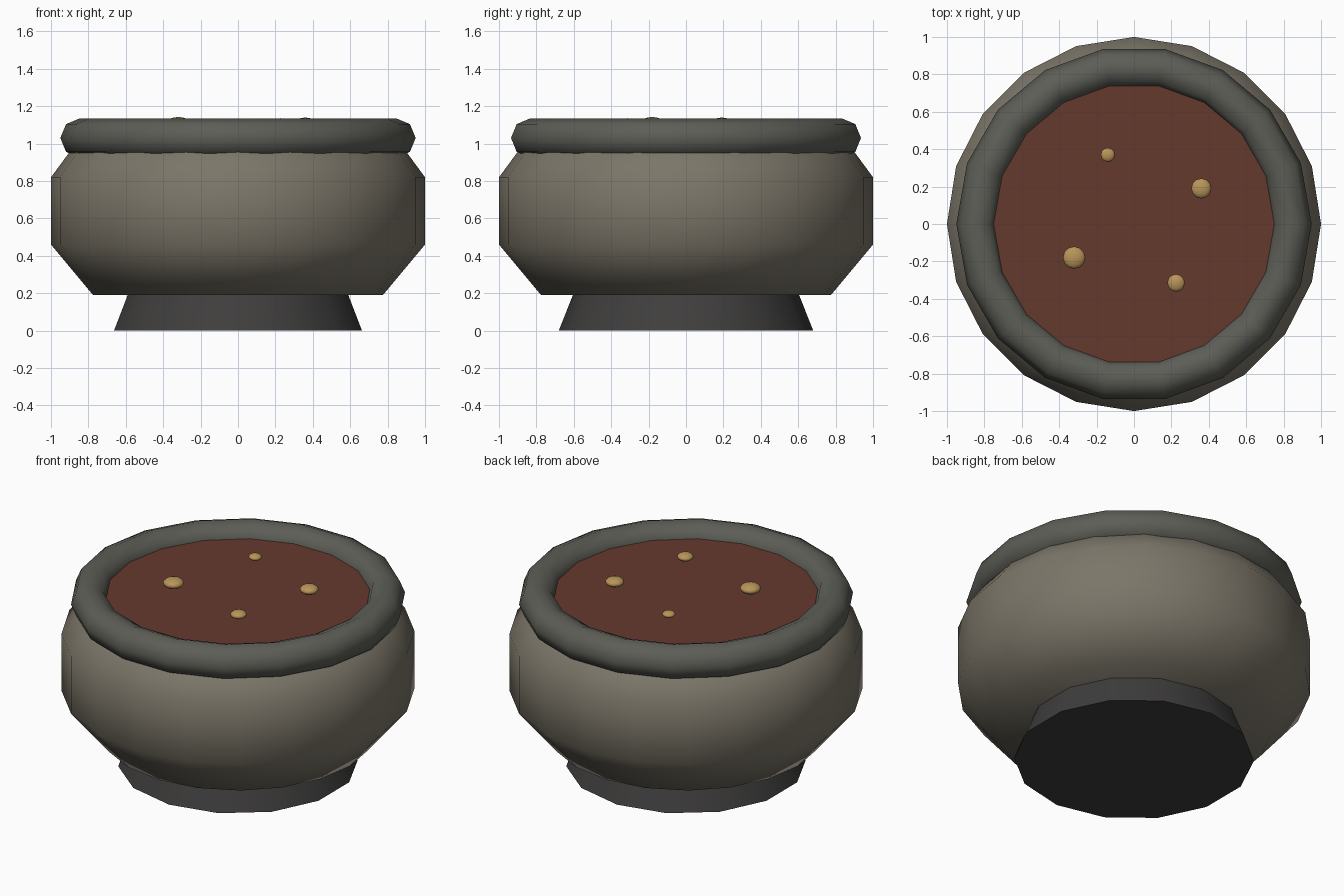
import bpy, bmesh, math

if "Cube" in bpy.data.objects:
    bpy.data.objects.remove(bpy.data.objects["Cube"])


def material(name, rgb):
    m = bpy.data.materials.new(name)
    m.diffuse_color = (*rgb, 1)
    m.use_nodes = True
    m.node_tree.nodes["Principled BSDF"].inputs["Base Color"].default_value = m.diffuse_color
    return m


def finish(obj, name, mat, angle):
    obj.name = name
    obj.data.materials.append(mat)
    bpy.ops.object.select_all(action='DESELECT')
    obj.select_set(True)
    bpy.context.view_layer.objects.active = obj
    bpy.ops.object.shade_smooth_by_angle(angle=math.radians(angle))
    return obj


def lathe(name, profile, sides, mat, angle, start=0.0):
    """Revolve (radius, z) points, listed bottom to top, and cap both ends."""
    bm = bmesh.new()
    rings = []
    for r, z in profile:
        turns = [start + 2 * math.pi * i / sides for i in range(sides)]
        rings.append([bm.verts.new((r * math.cos(t), r * math.sin(t), z)) for t in turns])
    for low, high in zip(rings, rings[1:]):
        for i in range(sides):
            j = (i + 1) % sides
            bm.faces.new((low[i], low[j], high[j], high[i]))
    bm.faces.new(rings[0][::-1])
    bm.faces.new(rings[-1])
    mesh = bpy.data.meshes.new(name)
    bm.to_mesh(mesh)
    bm.free()
    obj = bpy.data.objects.new(name, mesh)
    bpy.context.collection.objects.link(obj)
    return finish(obj, name, mat, angle)


clay = material("clay", (0.20, 0.18, 0.14))
rim_grey = material("rim_grey", (0.11, 0.11, 0.095))
foot_grey = material("foot_grey", (0.05, 0.048, 0.047))
broth = material("broth", (0.13, 0.042, 0.027))
gold = material("gold", (0.48, 0.30, 0.10))

# Flared foot
lathe("foot", [(0.68, 0), (0.605, 0.19)], 14, foot_grey, 40, math.pi / 2)

# Round pot body
lathe("pot_body", [(0.775, 0.19), (1, 0.46), (1, 0.82), (0.845, 1.03)], 20, clay, 60)

# Thick rolled rim
bpy.ops.mesh.primitive_torus_add(major_segments=18, minor_segments=8, major_radius=0.845,
                                 minor_radius=0.105, location=(0, 0, 1.03))
finish(bpy.context.object, "rim", rim_grey, 60)

# Liquid surface just below the rim
lathe("liquid", [(0.755, 0.99), (0.755, 1.055)], 18, broth, 30)

# Flattened bubbles
bubbles = [(-0.32, -0.18, 0.06), (0.36, 0.19, 0.054), (0.225, -0.315, 0.047), (-0.14, 0.37, 0.038)]
for n, (x, y, r) in enumerate(bubbles, 1):
    bpy.ops.mesh.primitive_uv_sphere_add(segments=12, ring_count=8, radius=r, location=(x, y, 1.112))
    bpy.context.object.scale.z = 0.5
    finish(bpy.context.object, f"bubble_{n}", gold, 80)
